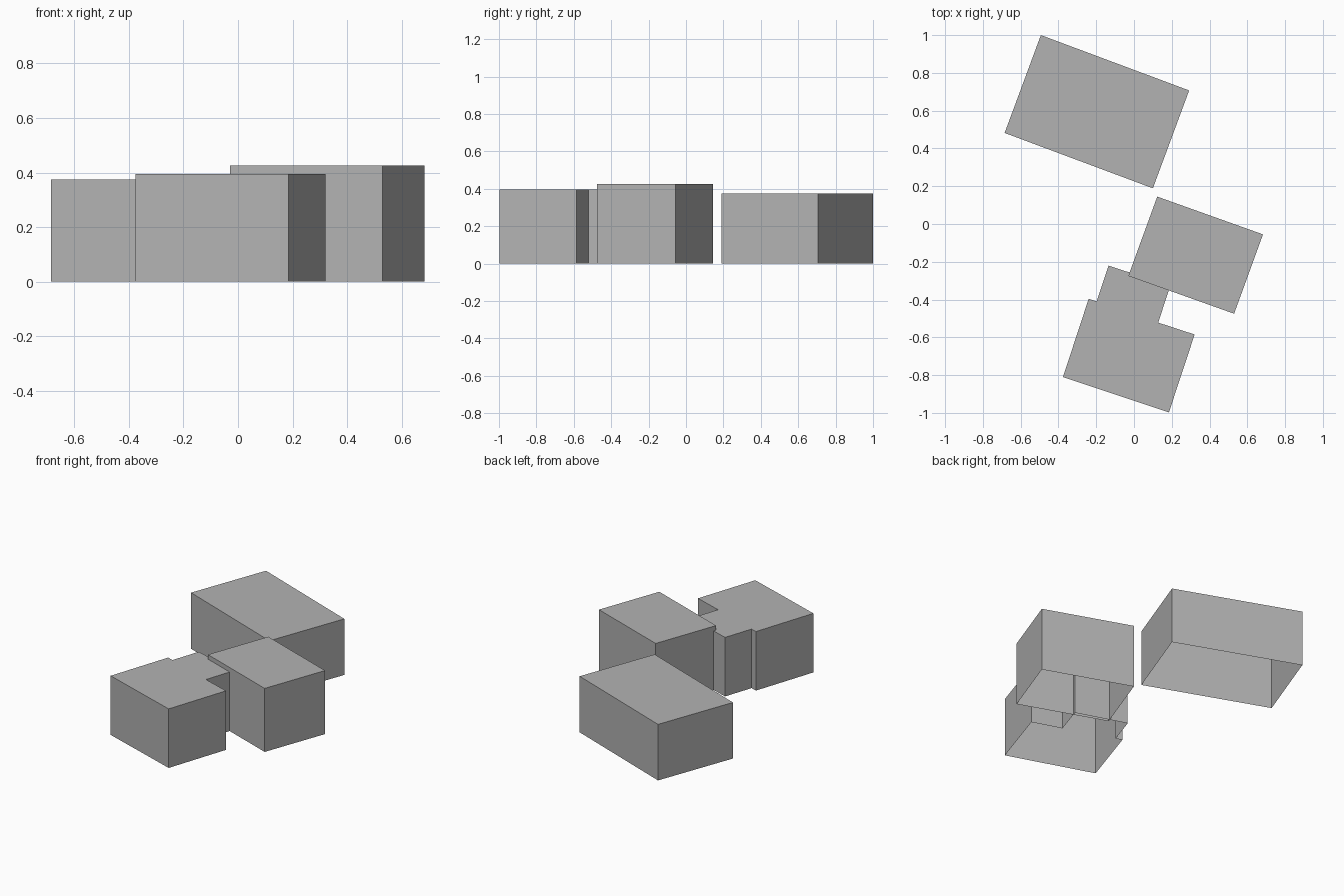
import bpy
import bmesh
from mathutils import Vector

cube = bpy.data.objects.get("Cube")
if cube:
    bpy.data.objects.remove(cube, do_unlink=True)

# Single plain grey for all blocks
grey = bpy.data.materials.new("plain grey")
grey.use_nodes = True
colour = (0.45, 0.45, 0.45, 1)
grey.diffuse_color = colour
grey.node_tree.nodes["Principled BSDF"].inputs["Base Color"].default_value = colour


def block(name, footprint, height):
    """Flat-roofed shell: walls raised from a counter-clockwise footprint, open underneath."""
    bm = bmesh.new()
    base = [bm.verts.new((x, y, 0)) for x, y in footprint]
    roof = [bm.verts.new((x, y, height)) for x, y in footprint]
    n = len(base)
    for i in range(n):
        j = (i + 1) % n
        bm.faces.new((base[i], base[j], roof[j], roof[i]))
    bm.faces.new(roof)
    mesh = bpy.data.meshes.new(name)
    bm.to_mesh(mesh)
    bm.free()
    mesh.materials.append(grey)
    obj = bpy.data.objects.new(name, mesh)
    bpy.context.collection.objects.link(obj)
    return obj


def rectangle(corner, along, across):
    """Footprint from one corner and its two side vectors."""
    c, a, b = Vector(corner), Vector(along), Vector(across)
    return [c, c + a, c + a + b, c + b]


# Large block at the back
block("back_building",
      rectangle((-0.685, 0.482), (0.785, -0.293), (0.192, 0.518)), 0.375)

# Tallest block in the middle
block("middle_building",
      rectangle((-0.03, -0.275), (0.56, -0.2), (0.153, 0.42)), 0.425)

# Stepped block at the front, its rear wing running into the middle block
block("front_building",
      [(-0.376, -0.81), (0.185, -0.997), (0.321, -0.585), (0.128, -0.522),
       (0.192, -0.328), (-0.135, -0.22), (-0.198, -0.41), (-0.24, -0.396)], 0.395)
